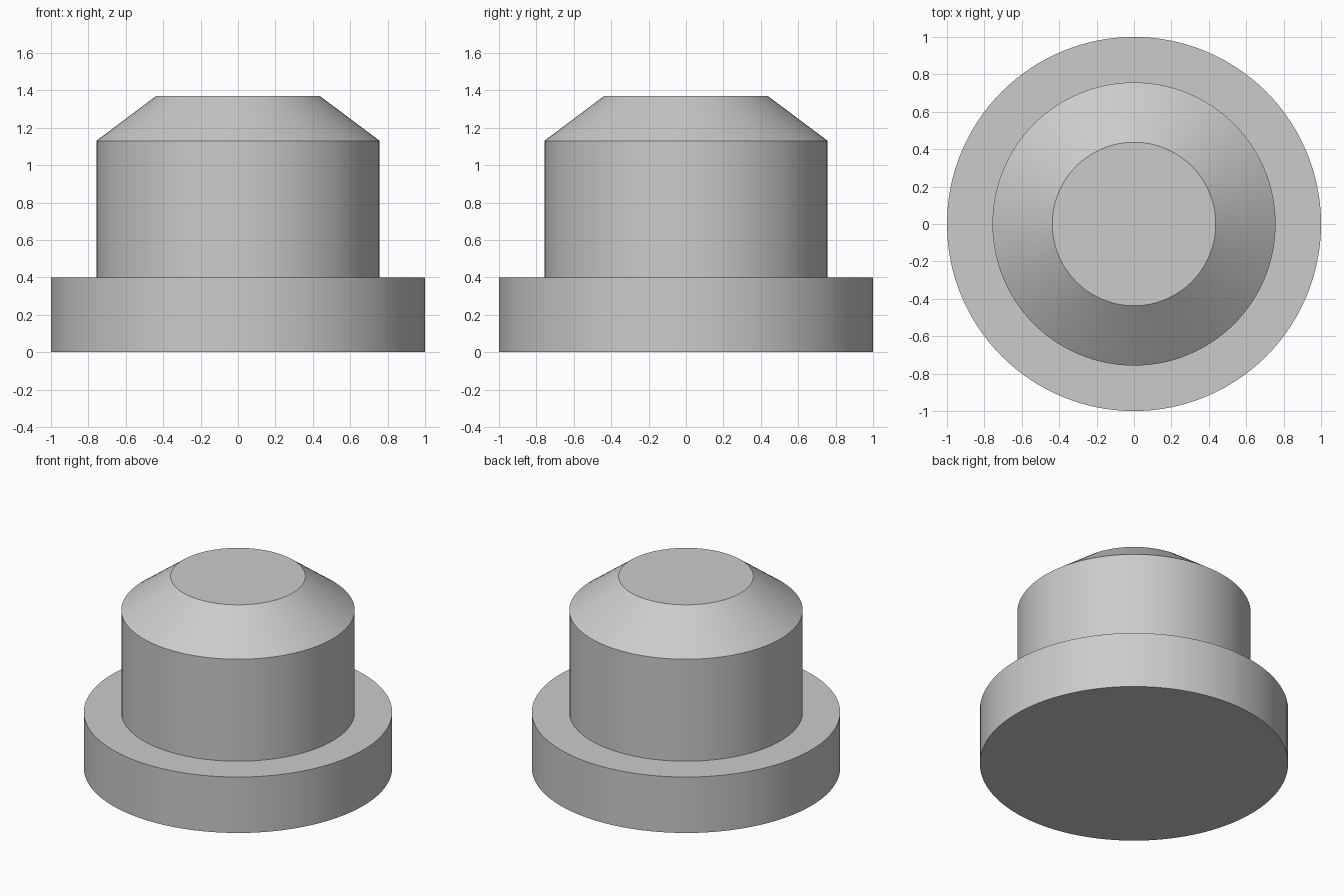
import bpy
import bmesh
import math

SEGMENTS = 128

# Remove the default cube
cube = bpy.data.objects.get("Cube")
if cube:
    bpy.data.objects.remove(cube, do_unlink=True)

# Plain grey material
grey = bpy.data.materials.new("plain_grey")
grey.use_nodes = True
colour = (0.6, 0.6, 0.6, 1.0)
grey.diffuse_color = colour
grey.node_tree.nodes["Principled BSDF"].inputs["Base Color"].default_value = colour


def turned_solid(name, profile, material):
    """Turn (radius, height) points, bottom to top, into a capped solid."""
    bm = bmesh.new()
    rings = []
    for radius, height in profile:
        ring = bmesh.ops.create_circle(bm, segments=SEGMENTS, radius=radius)["verts"]
        for v in ring:
            v.co.z = height
        rings.append(ring)
    for low, high in zip(rings, rings[1:]):
        for i in range(SEGMENTS):
            j = (i + 1) % SEGMENTS
            bm.faces.new((low[i], low[j], high[j], high[i]))
    bm.faces.new(rings[0])
    bm.faces.new(rings[-1])
    bmesh.ops.recalc_face_normals(bm, faces=bm.faces)
    mesh = bpy.data.meshes.new(name)
    bm.to_mesh(mesh)
    bm.free()
    mesh.materials.append(material)
    obj = bpy.data.objects.new(name, mesh)
    bpy.context.collection.objects.link(obj)
    bpy.ops.object.select_all(action="DESELECT")
    obj.select_set(True)
    bpy.context.view_layer.objects.active = obj
    bpy.ops.object.shade_smooth_by_angle(angle=math.radians(30))
    return obj


# Flange, straight barrel and chamfered nose turned as one solid
turned_solid("flanged_plug", [
    (1.0, 0.0), (1.0, 0.4),        # flange
    (0.757, 0.4), (0.757, 1.13),   # barrel
    (0.437, 1.37),                 # chamfer up to the flat top
], grey)
